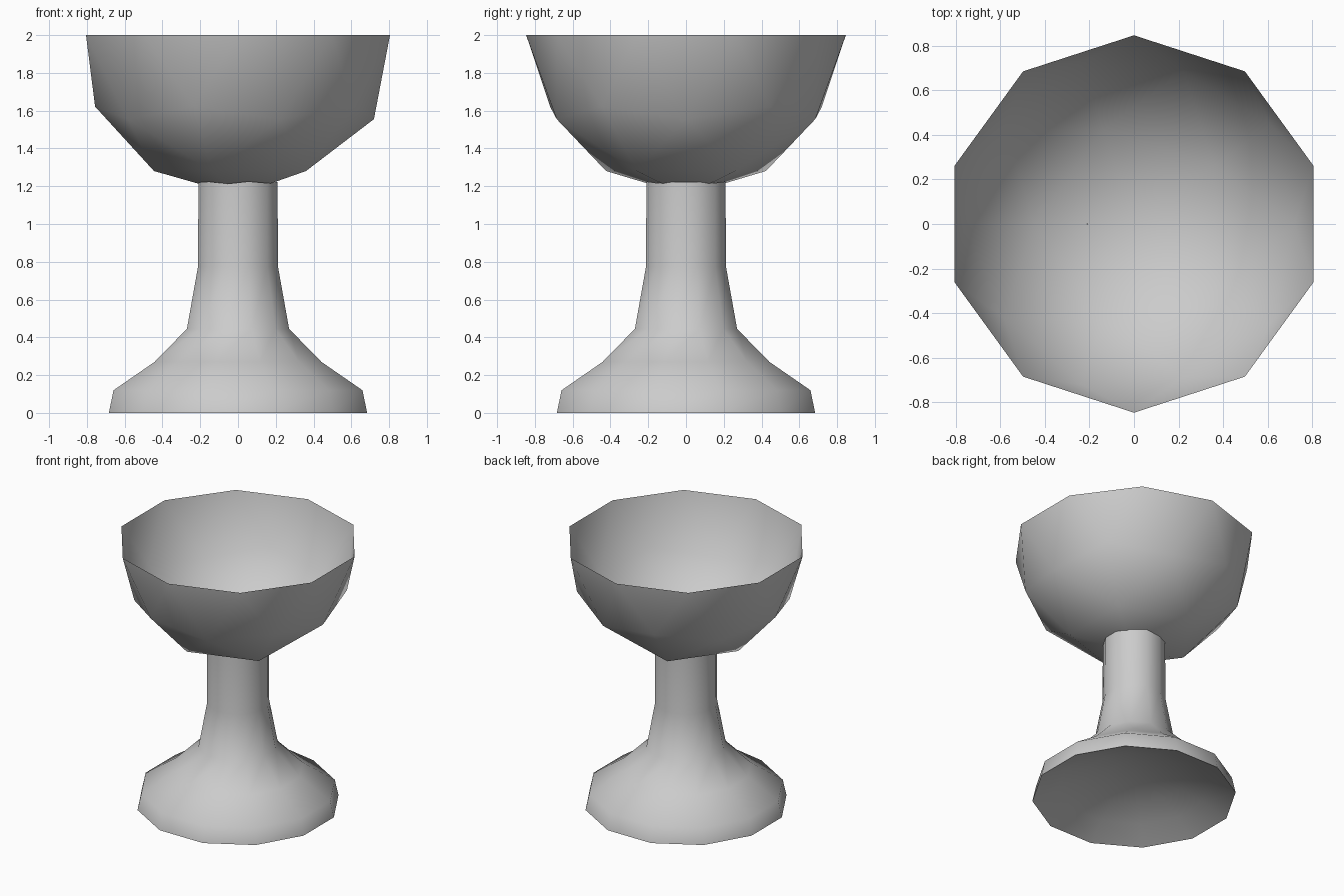
import bpy, bmesh, math
from mathutils import Vector
from mathutils.bvhtree import BVHTree

if "Cube" in bpy.data.objects:
    bpy.data.objects.remove(bpy.data.objects["Cube"])

SIDES = 12


def add_object(name, bm, angle):
    mesh = bpy.data.meshes.new(name)
    bm.to_mesh(mesh)
    bm.free()
    obj = bpy.data.objects.new(name, mesh)
    bpy.context.collection.objects.link(obj)
    bpy.ops.object.select_all(action='DESELECT')
    obj.select_set(True)
    bpy.context.view_layer.objects.active = obj
    bpy.ops.object.shade_smooth_by_angle(angle=math.radians(angle))
    return obj


def lathe(bm, profile):
    """Twelve-sided rings through the (radius, height) profile, flats facing the axes."""
    rings = []
    for r, z in profile:
        angles = [math.radians(15) + 2 * math.pi * i / SIDES for i in range(SIDES)]
        rings.append([bm.verts.new((r * math.cos(a), r * math.sin(a), z)) for a in angles])
    for low, high in zip(rings, rings[1:]):
        for i in range(SIDES):
            j = (i + 1) % SIDES
            bm.faces.new((low[i], low[j], high[j], high[i]))
    return rings


# Bowl: open lower half of a low-poly icosphere
RIM_Z, BOWL_R = 2.0, 0.846
bowl = bmesh.new()
bmesh.ops.create_icosphere(bowl, subdivisions=2, radius=BOWL_R)
bmesh.ops.delete(bowl, geom=[v for v in bowl.verts if v.co.z > 0.01], context='VERTS')
bmesh.ops.translate(bowl, verts=bowl.verts, vec=(0, 0, RIM_Z))
bowl_tree = BVHTree.FromBMesh(bowl)
add_object("bowl", bowl, 60)

# Stem and foot, trimmed at the top to just under the bowl
stem = bmesh.new()
rings = lathe(stem, [(0.708, 0), (0.682, 0.12), (0.457, 0.27), (0.28, 0.445),
                     (0.219, 0.775), (0.217, 1.2)])
for v in rings[-1]:
    hit = bowl_tree.ray_cast(Vector((v.co.x, v.co.y, 0)), Vector((0, 0, 1)))[0]
    if hit:
        v.co.z = hit.z - 0.005
add_object("stem_and_foot", stem, 60)

# Shallow domed hollow under the foot
hollow = bmesh.new()
DOME_H = 0.2
steps = [1, 0.75, 0.5, 0.25]
rings = lathe(hollow, [(0.708 * s, DOME_H * (1 - s * s)) for s in steps])
tip = hollow.verts.new((0, 0, DOME_H))
for i in range(SIDES):
    hollow.faces.new((rings[-1][i], rings[-1][(i + 1) % SIDES], tip))
bmesh.ops.reverse_faces(hollow, faces=hollow.faces)
add_object("foot_hollow", hollow, 60)
